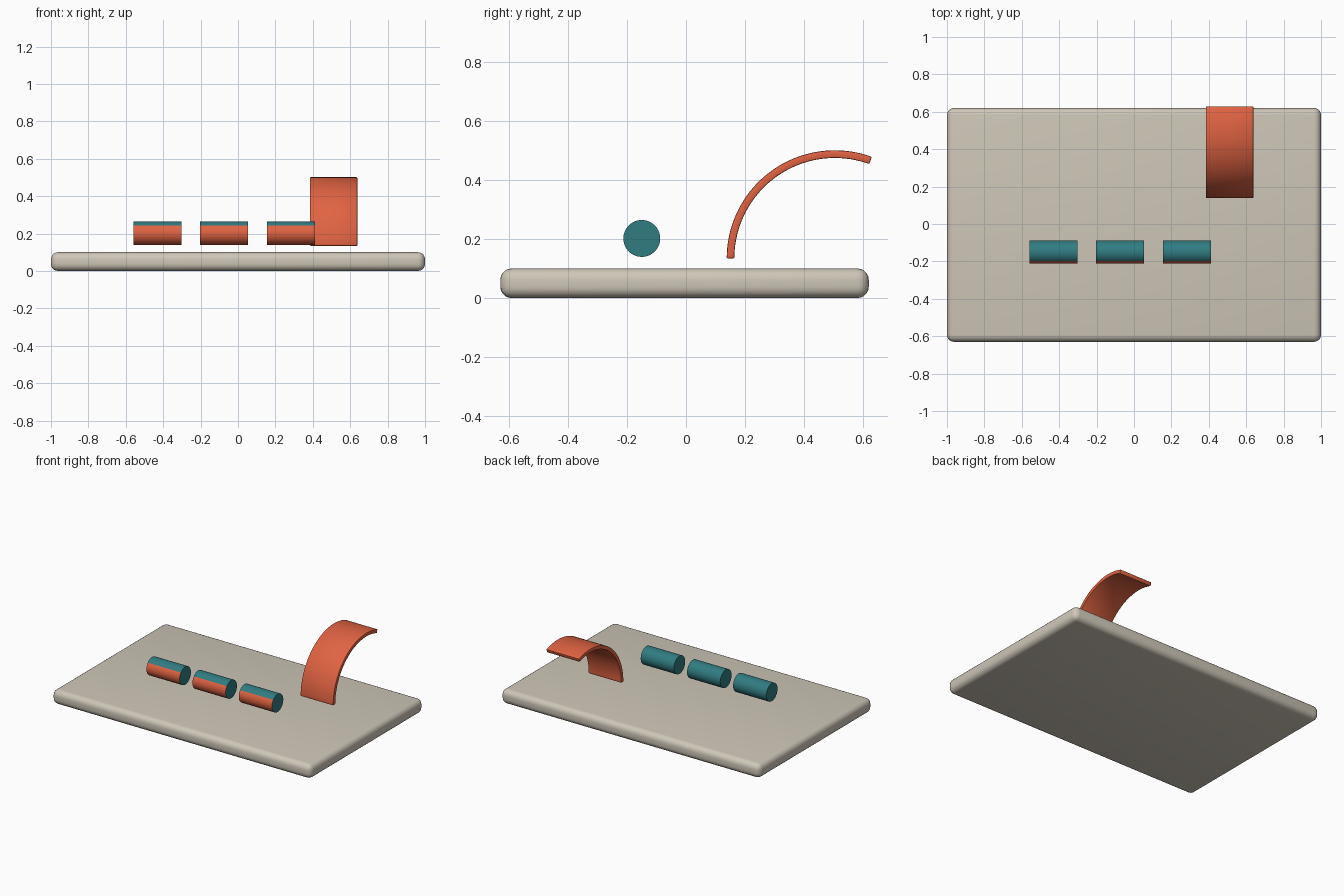
import bpy, bmesh
from math import radians, cos, sin, atan2, degrees

cube = bpy.data.objects.get("Cube")
if cube:
    bpy.data.objects.remove(cube, do_unlink=True)


def material(name, rgb):
    m = bpy.data.materials.new(name)
    m.use_nodes = True
    m.diffuse_color = (*rgb, 1)
    m.node_tree.nodes["Principled BSDF"].inputs["Base Color"].default_value = (*rgb, 1)
    return m


stone = material("warm stone", (0.62, 0.57, 0.48))
orange = material("burnt orange", (0.75, 0.125, 0.055))
teal = material("deep teal", (0.03, 0.2, 0.22))


def finish(name, bm, mats, bevel=0, segments=1):
    bmesh.ops.recalc_face_normals(bm, faces=bm.faces)
    mesh = bpy.data.meshes.new(name)
    bm.to_mesh(mesh)
    bm.free()
    obj = bpy.data.objects.new(name, mesh)
    bpy.context.collection.objects.link(obj)
    for m in mats:
        mesh.materials.append(m)
    bpy.ops.object.select_all(action='DESELECT')
    obj.select_set(True)
    bpy.context.view_layer.objects.active = obj
    if bevel:
        mod = obj.modifiers.new("rounded edges", 'BEVEL')
        mod.width, mod.segments = bevel, segments
        mod.limit_method, mod.angle_limit = 'ANGLE', radians(40)
        bpy.ops.object.modifier_apply(modifier=mod.name)
    bpy.ops.object.shade_smooth_by_angle(angle=radians(35))
    return obj


def extruded(profile, x0, x1):
    """Solid swept along x from a closed (y, z) outline."""
    bm = bmesh.new()
    a, b = [[bm.verts.new((x, y, z)) for y, z in profile] for x in (x0, x1)]
    n = len(profile)
    for i in range(n):
        j = (i + 1) % n
        bm.faces.new((a[i], a[j], b[j], b[i]))
    return bm, a, b


# Rounded base slab
base, a, b = extruded([(-0.63, 0), (0.62, 0), (0.62, 0.1), (-0.63, 0.1)], -1, 1)
base.faces.new(a)
base.faces.new(b)
finish("base_slab", base, [stone], 0.038, 5)

# Row of rollers, teal with an orange front
CY, CZ, R, SIDES = -0.15, 0.202, 0.0625, 72
ring = [(CY + R * cos(radians(360 * i / SIDES)), CZ + R * sin(radians(360 * i / SIDES)))
        for i in range(SIDES)]
for label, x in (("right", -0.43), ("middle", -0.075), ("left", 0.283)):
    bm, a, b = extruded(ring, x - 0.128, x + 0.128)
    for f in bm.faces:
        c = f.calc_center_median()
        elevation = degrees(atan2(c.z - CZ, CY - c.y))
        f.material_index = 1 if -90 < elevation < 40 else 0
    bm.faces.new(a)
    bm.faces.new(b)
    finish(label + "_roller", bm, [teal, orange])

# Curved strip arching backwards over the slab
STEPS = 40
angles = [radians(180 - 110 * i / STEPS) for i in range(STEPS + 1)]
arc = [[(0.505 + r * cos(t), 0.134 + r * sin(t)) for t in angles] for r in (0.367, 0.341)]
bm, a, b = extruded(arc[0] + arc[1][::-1], 0.385, 0.638)
n = len(a)
for side in (a, b):
    for i in range(STEPS):
        bm.faces.new((side[i], side[i + 1], side[n - 2 - i], side[n - 1 - i]))
finish("curved_strip", bm, [orange], 0.004, 2)
